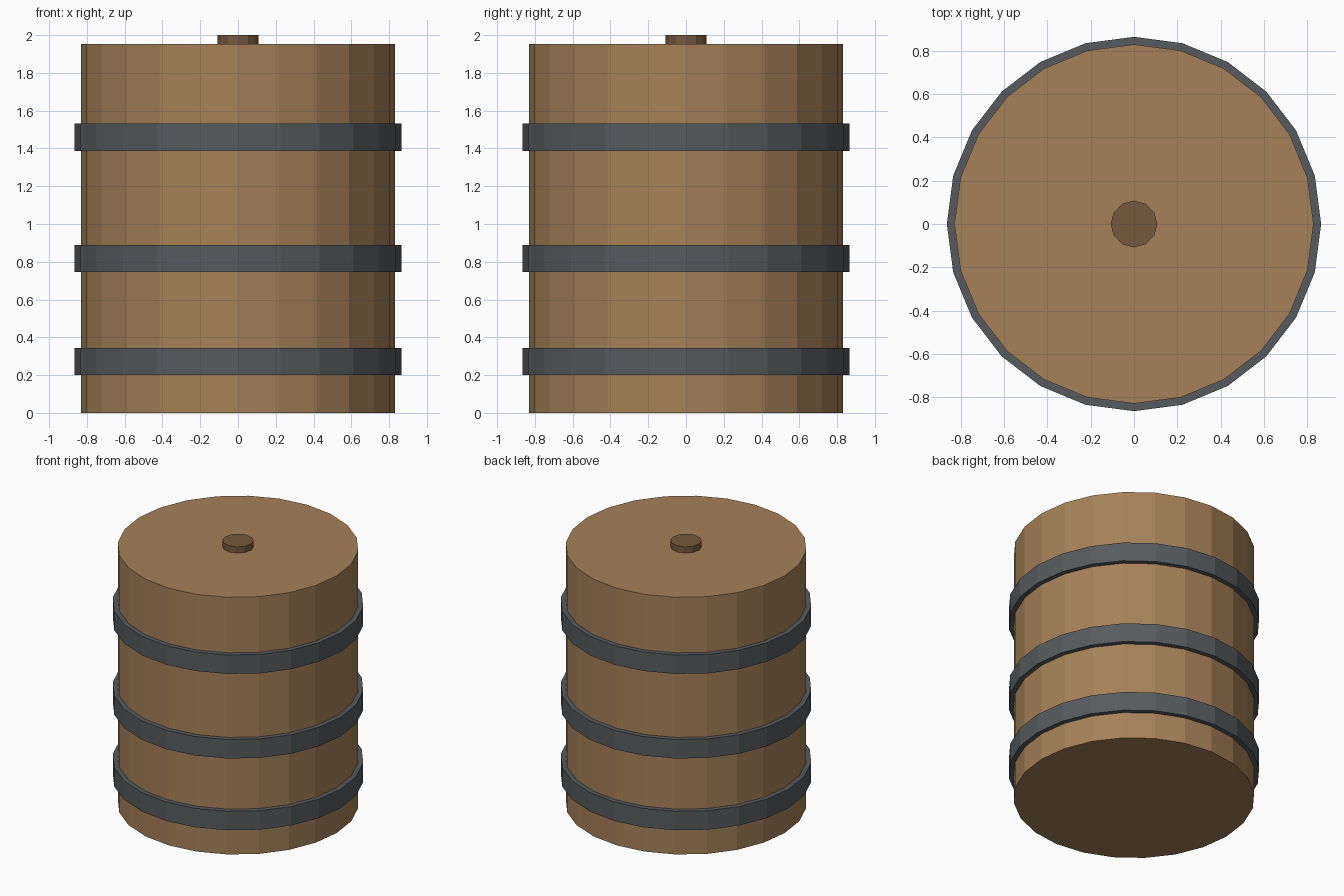
import bpy

cube = bpy.data.objects.get("Cube")
if cube:
    bpy.data.objects.remove(cube, do_unlink=True)


def material(name, color):
    mat = bpy.data.materials.new(name)
    mat.use_nodes = True
    mat.diffuse_color = (*color, 1)
    mat.node_tree.nodes["Principled BSDF"].inputs["Base Color"].default_value = (*color, 1)
    return mat


def cylinder(name, radius, bottom, top, sides, mat):
    bpy.ops.mesh.primitive_cylinder_add(
        vertices=sides, radius=radius, depth=top - bottom,
        location=(0, 0, (bottom + top) / 2))
    obj = bpy.context.object
    obj.name = name
    obj.data.materials.append(mat)
    return obj


wood = material("oak wood", (0.38, 0.22, 0.10))
dark_wood = material("dark wood", (0.18, 0.10, 0.048))
iron = material("grey iron", (0.095, 0.105, 0.11))

SIDES = 24
BAND_HEIGHT = 0.144

# Barrel body
cylinder("barrel_body", 0.83, 0, 1.953, SIDES, wood)

# Iron hoops around the body
for name, bottom in (("lower", 0.2), ("middle", 0.745), ("upper", 1.387)):
    cylinder(name + "_hoop", 0.865, bottom, bottom + BAND_HEIGHT, SIDES, iron)

# Stopper on the lid
cylinder("stopper", 0.108, 1.9, 2.0, 12, dark_wood)
